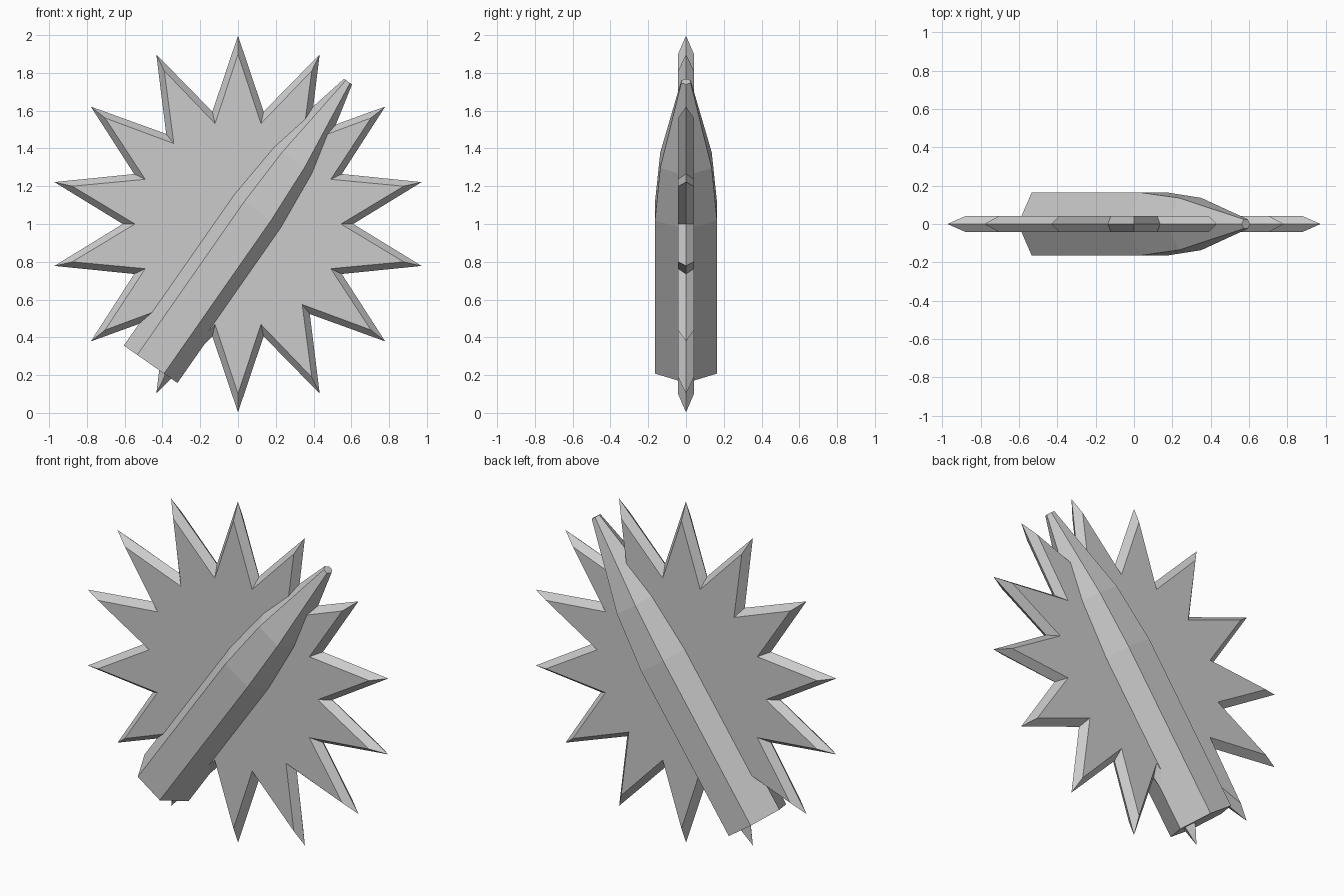
import bpy, bmesh
from math import sin, cos, pi
from mathutils import Vector

if "Cube" in bpy.data.objects:
    bpy.data.objects.remove(bpy.data.objects["Cube"])


def loft(name, rings):
    """Skin matching closed rings of points and cap both ends."""
    bm = bmesh.new()
    vr = [[bm.verts.new(p) for p in ring] for ring in rings]
    n = len(vr[0])
    for a, b in zip(vr, vr[1:]):
        for i in range(n):
            j = (i + 1) % n
            bm.faces.new((a[i], a[j], b[j], b[i]))
    bm.faces.new(vr[0])
    bm.faces.new(vr[-1])
    bmesh.ops.recalc_face_normals(bm, faces=bm.faces)
    me = bpy.data.meshes.new(name)
    bm.to_mesh(me)
    bm.free()
    ob = bpy.data.objects.new(name, me)
    bpy.context.collection.objects.link(ob)
    return ob


def star_ring(y, tip, valley, points=14):
    ring = []
    for k in range(points * 2):
        r = valley if k % 2 else tip
        a = pi * k / points
        ring.append((r * sin(a), y, 1.0 + r * cos(a)))
    return ring


# Fourteen-point star plate with chisel edges
loft("star_plate", [star_ring(-0.042, 0.90, 0.545),
                    star_ring(0.0, 0.997, 0.61),
                    star_ring(0.042, 0.90, 0.545)])

# Six-sided diagonal bar tapering to a blunt point
start = Vector((-0.4625, 0, 0.2575))
axis = Vector((0.5726, 0, 0.820)).normalized()
side = Vector((axis.z, 0, -axis.x))


def hex_ring(t, scale):
    c = start + axis * t
    return [c + side * (0.173 * scale * cos(k * pi / 3))
            + Vector((0, 0.164 * scale * sin(k * pi / 3) / sin(pi / 3), 0))
            for k in range(6)]


loft("diagonal_bar", [hex_ring(t, s) for t, s in
                      ((0, 1), (0.99, 1), (1.318, 0.83), (1.825, 0.15))])
